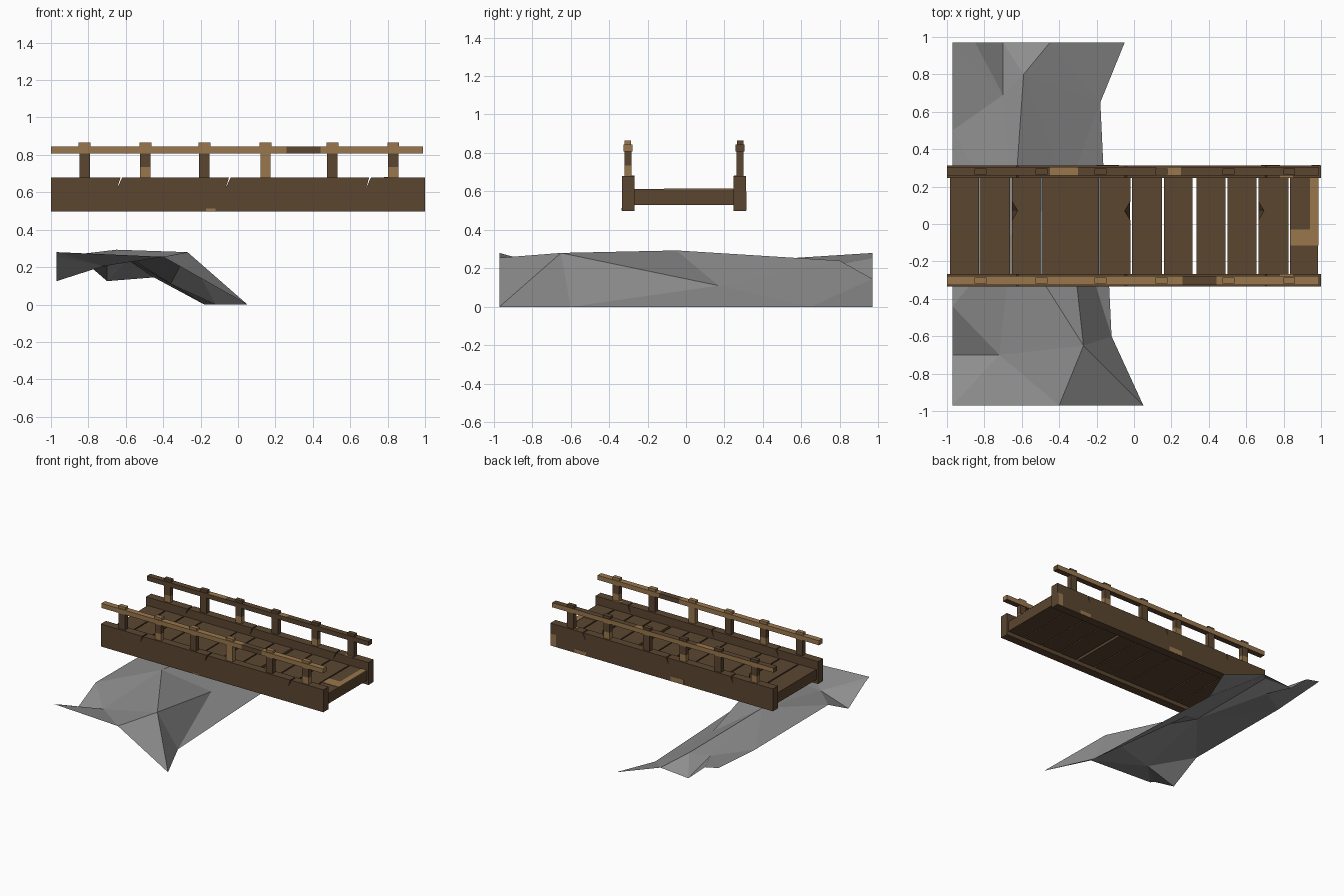
import bpy

if "Cube" in bpy.data.objects:
    bpy.data.objects.remove(bpy.data.objects["Cube"])

# Colours
def mat(name, rgb):
    m = bpy.data.materials.new(name)
    m.diffuse_color = (*rgb, 1)
    m.use_nodes = True
    m.node_tree.nodes["Principled BSDF"].inputs["Base Color"].default_value = m.diffuse_color
    return m

DARK = mat("dark_wood", (0.105, 0.061, 0.030))
LIGHT = mat("light_wood", (0.32, 0.185, 0.075))
ROCK = mat("grey_rock", (0.27, 0.27, 0.27))


def make(name, verts, faces, mats=(DARK,), rule=None):
    me = bpy.data.meshes.new(name)
    me.from_pydata(verts, [], faces)
    for m in mats:
        me.materials.append(m)
    me.update()
    if rule:
        for p in me.polygons:
            p.material_index = rule(p.center, p.normal)
    ob = bpy.data.objects.new(name, me)
    bpy.context.collection.objects.link(ob)
    return ob


def loft(name, lower, upper, mats=(DARK,), rule=None):
    """Closed solid between two matching counter-clockwise outlines."""
    n = len(lower)
    faces = [tuple(reversed(range(n))), tuple(range(n, 2 * n))]
    faces += [(i, (i + 1) % n, n + (i + 1) % n, n + i) for i in range(n)]
    return make(name, lower + upper, faces, mats, rule)


def box(name, x0, x1, y0, y1, z0, z1, m=DARK, mats=None, rule=None):
    ring = [(x0, y0), (x1, y0), (x1, y1), (x0, y1)]
    return loft(name, [(x, y, z0) for x, y in ring], [(x, y, z1) for x, y in ring],
                mats or (m,), rule)


# Deck planks; some have a chip cut from one long edge
Y0, Y1, Z0, Z1 = -0.267, 0.247, 0.53, 0.613
planks = [(-.985, -.83, 0), (-.82, -.662, 0), (-.652, -.50, -1), (-.49, -.187, 0),
          (-.178, -.02, 1), (-.01, .15, 0), (.16, .312, 0), (.335, .49, 0),
          (.50, .655, 0), (.665, .825, -1), (.835, .985, 0)]
for i, (a, b, chip) in enumerate(planks):
    def outline(z, depth):
        pts = [(a, Y0), (b, Y0)]
        if chip > 0:
            pts += [(b, .02), (b - depth, .07), (b, .12)]
        pts += [(b, Y1), (a, Y1)]
        if chip < 0:
            pts += [(a, .12), (a + depth, .07), (a, .02)]
        return [(x, y, z) for x, y in pts]
    loft(f"plank_{i + 1}", outline(Z0, 0.001), outline(Z1, 0.03))

# Worn pale patch on the last plank
box("plank_wear_band", .836, .986, -.115, -.03, Z1 - .002, Z1 + .003, LIGHT)
box("plank_wear_strip", .94, .986, -.03, .245, Z1 - .002, Z1 + .003, LIGHT)

# Side beams with slanted cracks in the top edge
profile = [(-1, .498), (1, .498), (1, .68)]
for c in (.70, -.05, -.63):
    profile += [(c + .012, .68), (c - .015, .625), (c + .002, .68)]
profile += [(-1, .68)]
for name, y0, y1 in (("front_beam", -.333, -.267), ("back_beam", .247, .313)):
    loft(name, [(x, y1, z) for x, z in profile], [(x, y0, z) for x, z in profile])

# Worn pale patches on the beams
for i, (a, b, y0, y1, z0, z1) in enumerate([
        (-.17, -.12, -.335, -.331, .50, .513),
        (.95, .998, .311, .315, .50, .60),
        (.68, .78, .311, .315, .50, .53),
        (-.20, -.08, .311, .315, .50, .54),
        (.78, .85, .249, .285, .678, .682),
        (.78, .85, -.300, -.268, .678, .682)]):
    box(f"beam_wear_{i + 1}", a, b, y0, y1, z0, z1, LIGHT)

# Hand rails in lengths, coloured by section and facing
def rail(name, yc, cuts, rule):
    ring = [(yc - .023, .808), (yc + .023, .808), (yc + .023, .845), (yc - .023, .845)]
    verts = [(x, y, z) for x in cuts for y, z in ring]
    faces = [(3, 2, 1, 0)]
    for s in range(len(cuts) - 1):
        o = 4 * s
        faces += [(o + k, o + (k + 1) % 4, o + 4 + (k + 1) % 4, o + 4 + k) for k in range(4)]
    e = 4 * (len(cuts) - 1)
    faces.append((e, e + 1, e + 2, e + 3))
    make(name, verts, faces, (DARK, LIGHT), rule)


rail("front_rail", -.302, [-1, -.89, .26, .44, .99],
     lambda c, n: 0 if .26 < c.x < .44 or n.z < -.5 else 1)
rail("back_rail", .281, [-1, -.45, -.30, .12, .25, .62, .75, .99],
     lambda c, n: 1 if n.y > .5 or (n.z > .5 and (-.45 < c.x < -.3 or .12 < c.x < .25)) else 0)

# Posts in two halves of colour, each with a cap above the rail
posts = [-.82, -.495, -.18, .147, .505, .83]
tones = {"front": ("DD", "LD", "DD", "LL", "DD", "LD"),
         "back": ("LD", "DD", "LD", "DD", "LD", "DD")}
tone = {"D": DARK, "L": LIGHT}
for side, yc in (("front", -.302), ("back", .281)):
    for i, x in enumerate(posts):
        low, high = tones[side][i]
        box(f"{side}_post_{i + 1}_lower", x - .028, x + .028, yc - .019, yc + .019, .67, .735, tone[low])
        box(f"{side}_post_{i + 1}_upper", x - .028, x + .028, yc - .019, yc + .019, .735, .845, tone[high])
        box(f"{side}_post_{i + 1}_cap", x - .032, x + .032, yc - .017, yc + .017, .845, .865,
            LIGHT if side == "front" else DARK)

# Faceted rock bank under one end (open sheet)
rock = [(-.97, -.97, .28), (-.4, -.97, .255), (.05, -.97, 0), (-.12, -.6, 0),
        (-.27, -.65, .28), (-.65, -.05, .293), (-.36, .17, .11), (-.18, .65, 0),
        (-.05, .97, 0), (-.45, .97, .145), (-.59, .8, .24), (-.7, .97, .125),
        (-.7, .69, .2), (-.85, .97, .255), (-.97, .97, .28), (-.97, .5, .25),
        (-.97, -.44, .255), (-.97, -.7, .125), (-.72, -.7, .205), (-.97, -.91, .255)]
tris = [(0, 1, 18), (0, 18, 19), (19, 18, 17), (1, 4, 18), (1, 2, 4), (2, 3, 4),
        (3, 6, 4), (4, 6, 5), (3, 7, 6), (6, 7, 10), (6, 10, 5), (7, 9, 10), (7, 8, 9),
        (10, 9, 11), (10, 11, 12), (5, 10, 12), (12, 11, 13), (12, 13, 14), (12, 14, 15),
        (5, 12, 15), (5, 15, 16), (16, 18, 5), (16, 17, 18), (18, 4, 5)]
make("rock_bank", rock, tris, (ROCK,))
